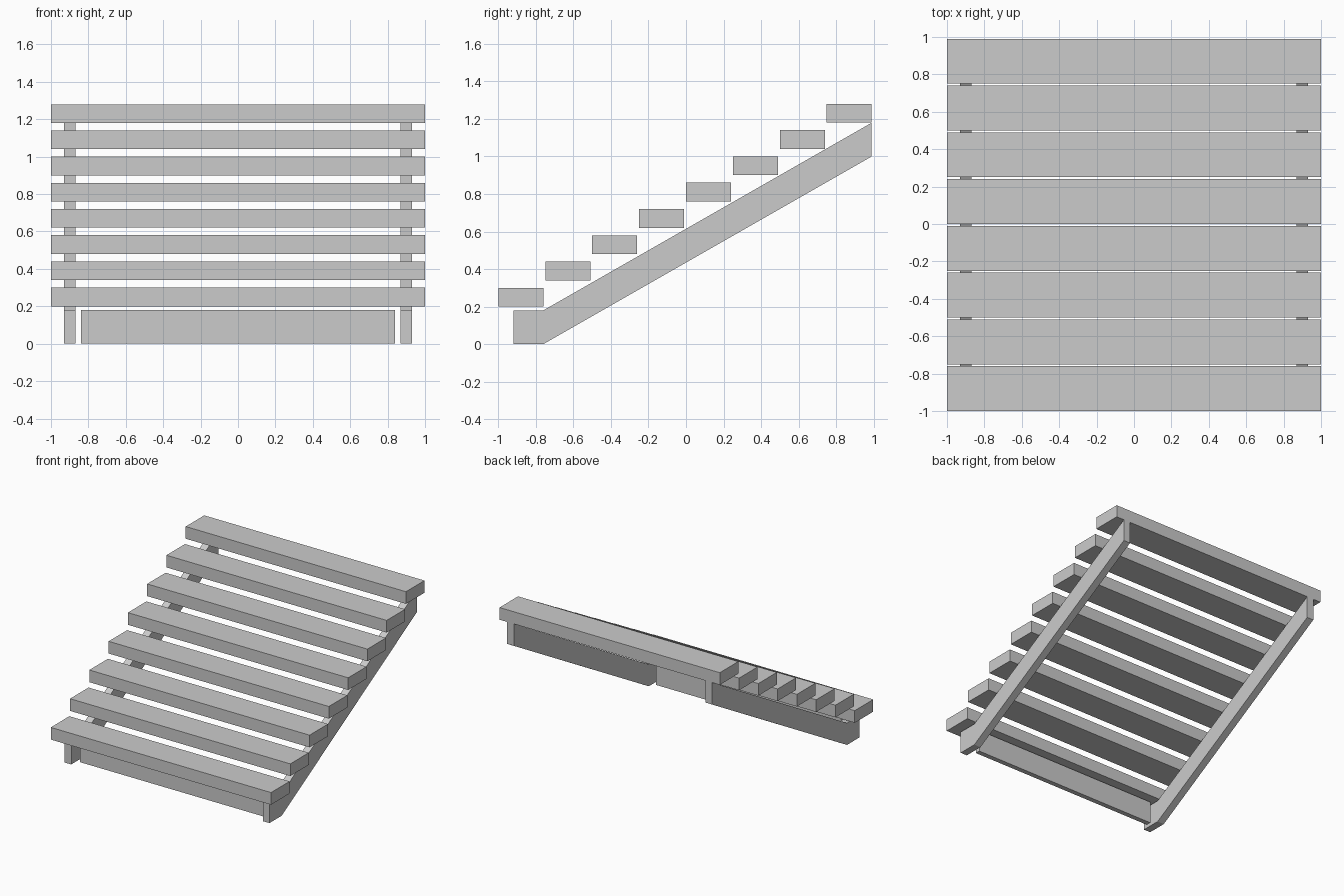
import bpy
import bmesh

if "Cube" in bpy.data.objects:
    bpy.data.objects.remove(bpy.data.objects["Cube"])


def finish(name, bm):
    bmesh.ops.recalc_face_normals(bm, faces=bm.faces)
    mesh = bpy.data.meshes.new(name)
    bm.to_mesh(mesh)
    bm.free()
    obj = bpy.data.objects.new(name, mesh)
    bpy.context.collection.objects.link(obj)
    return obj


def box(name, x, y, z):
    """Box from (min, max) ranges."""
    bm = bmesh.new()
    bmesh.ops.create_cube(bm, size=1)
    for v in bm.verts:
        v.co = [r[0] if c < 0 else r[1] for c, r in zip(v.co, (x, y, z))]
    return finish(name, bm)


def side_profile(name, points, x0, x1):
    """Extrude a (y, z) outline along x."""
    bm = bmesh.new()
    face = bm.faces.new([bm.verts.new((x0, y, z)) for y, z in points])
    result = bmesh.ops.extrude_face_region(bm, geom=[face])
    verts = [g for g in result["geom"] if isinstance(g, bmesh.types.BMVert)]
    bmesh.ops.translate(bm, verts=verts, vec=(x1 - x0, 0, 0))
    return finish(name, bm)


# Eight evenly rising treads
for i in range(8):
    y, z = -1 + 0.25 * i, 0.2 + 0.14 * i
    box(f"tread_{i + 1}", (-1, 1), (y, y + 0.24), (z, z + 0.1))

# Sloping stringers with a flat foot at the front
outline = [(-0.92, 0), (-0.76, 0), (0.99, 1.0),
           (0.99, 1.18), (-0.76, 0.18), (-0.92, 0.18)]
for name, x in (("left_stringer", -0.9), ("right_stringer", 0.9)):
    side_profile(name, outline, x - 0.03, x + 0.03)

# Cross board between the stringer feet
box("bottom_cross_board", (-0.84, 0.84), (-0.85, -0.81), (0, 0.18))
